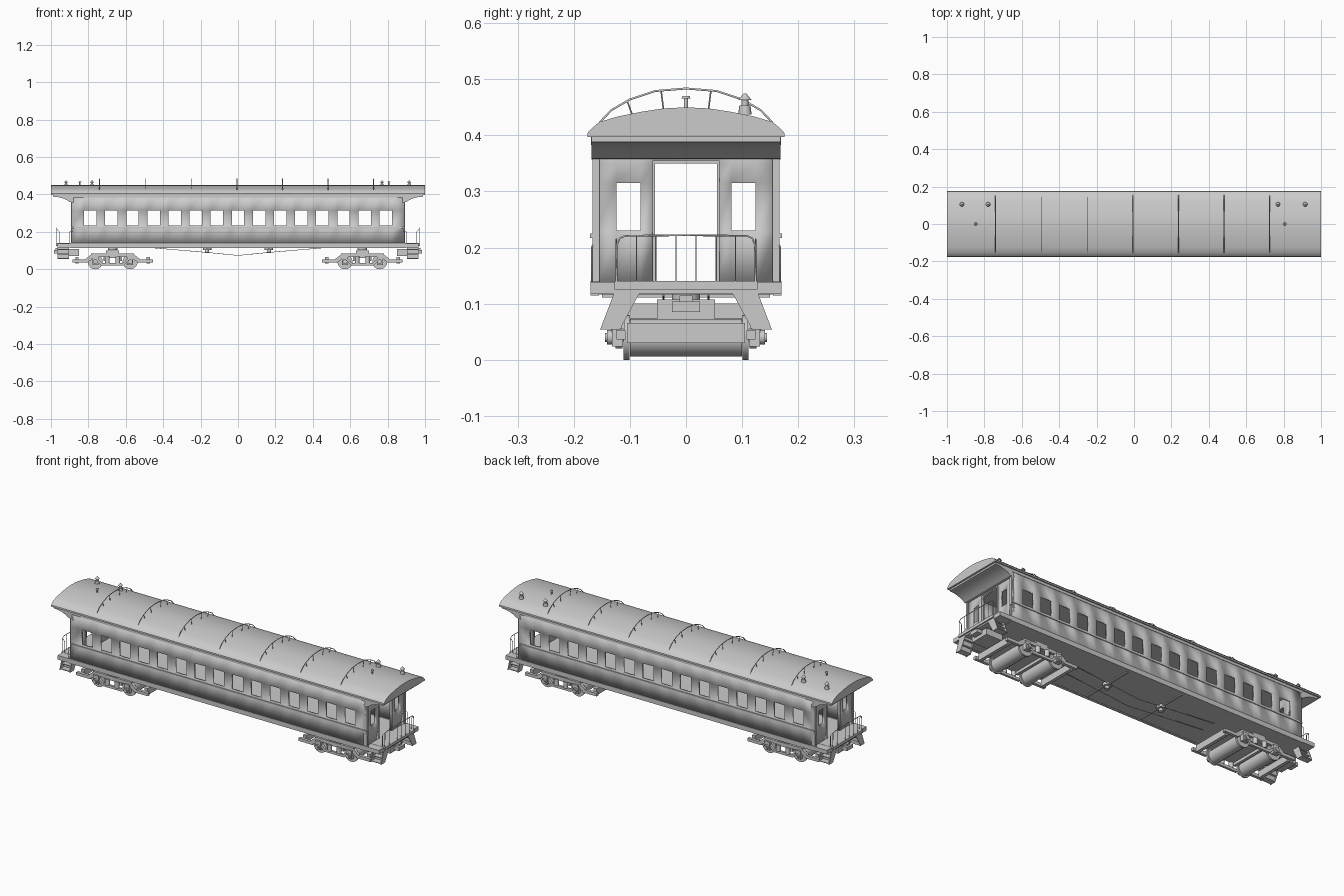
import bpy, bmesh
from math import radians, pi
from mathutils import Matrix, Vector

if "Cube" in bpy.data.objects:
    bpy.data.objects.remove(bpy.data.objects["Cube"])


def finish(bm, name):
    bmesh.ops.recalc_face_normals(bm, faces=bm.faces)
    me = bpy.data.meshes.new(name)
    bm.to_mesh(me)
    bm.free()
    ob = bpy.data.objects.new(name, me)
    bpy.context.collection.objects.link(ob)
    return ob


def box(name, x, y, z):
    bm = bmesh.new()
    bmesh.ops.create_cube(bm, size=1)
    for v in bm.verts:
        v.co = [(r[0] + r[1]) / 2 + c * (r[1] - r[0]) for c, r in zip(v.co, (x, y, z))]
    return finish(bm, name)


def span(s, a, b):
    return tuple(sorted((s * a, s * b)))


def prism(name, pts, axis, a, b):
    """Extrude a profile: (y, z) points along x, or (x, z) points along y."""
    bm = bmesh.new()
    place = (lambda p: (a, p[0], p[1])) if axis == 'x' else (lambda p: (p[0], a, p[1]))
    f = bm.faces.new([bm.verts.new(place(p)) for p in pts])
    r = bmesh.ops.extrude_face_region(bm, geom=[f])
    move = Vector((b - a, 0, 0)) if axis == 'x' else Vector((0, b - a, 0))
    bmesh.ops.translate(bm, verts=[g for g in r['geom'] if isinstance(g, bmesh.types.BMVert)], vec=move)
    return finish(bm, name)


def cyl(name, loc, r1, r2, depth, axis='z', n=16):
    bm = bmesh.new()
    rot = Matrix.Rotation(pi / 2, 4, 'X') if axis == 'y' else Matrix()
    bmesh.ops.create_cone(bm, cap_ends=True, segments=n, radius1=r1, radius2=r2,
                          depth=depth, matrix=Matrix.Translation(loc) @ rot)
    return finish(bm, name)


def rod(name, pts, r):
    cu = bpy.data.curves.new(name, 'CURVE')
    cu.dimensions = '3D'
    cu.bevel_depth, cu.bevel_resolution, cu.use_fill_caps = r, 1, True
    sp = cu.splines.new('POLY')
    sp.points.add(len(pts) - 1)
    for p, c in zip(sp.points, pts):
        p.co = (*c, 1)
    ob = bpy.data.objects.new(name, cu)
    bpy.context.collection.objects.link(ob)


def panel(name, us, zs, hole, place, thick):
    """Wall made of a grid of faces with openings, thickened inward."""
    bm = bmesh.new()
    vs = [[bm.verts.new(place(u, z)) for z in zs] for u in us]
    for i in range(len(us) - 1):
        for j in range(len(zs) - 1):
            if not hole(i, j):
                bm.faces.new((vs[i][j], vs[i + 1][j], vs[i + 1][j + 1], vs[i][j + 1]))
    bmesh.ops.delete(bm, geom=[v for v in bm.verts if not v.link_faces], context='VERTS')
    ob = finish(bm, name)
    m = ob.modifiers.new('thickness', 'SOLIDIFY')
    m.thickness, m.offset = thick, 0


# Roof: arched profile running the full length
half = [(.176, .397), (.175, .405), (.166, .414), (.154, .424), (.12, .434), (.08, .442), (.04, .448)]
prism('roof', half + [(0, .45)] + [(-y, z) for y, z in reversed(half)], 'x', -1, 1)

# Floor and long walls with fifteen window openings
box('floor', (-.89, .89), (-.165, .165), (.116, .138))
xs = [-.89]
for k in range(15):
    c = (k - 7) * .1128
    xs += [c - .033, c + .033]
xs.append(.89)
for s in (-1, 1):
    panel('side_wall', xs, [.135, .233, .315, .40], lambda i, j: i % 2 == 1 and j == 1,
          lambda u, z: (u, s * .162, z), .01)
    box('side_sill', (-.895, .895), span(s, .155, .17), (.115, .14))
    box('belt_rail', (-.89, .89), span(s, .165, .171), (.217, .225))
    box('cornice', (-.89, .89), span(s, .16, .169), (.383, .40))

# Car ends
hood = [(.88, .40), (.99, .40), (.99, .388), (.965, .386), (.94, .38), (.915, .37), (.9, .359), (.88, .357)]
for e in (-1, 1):
    panel('end_wall', [-.16, -.124, -.081, -.055, .055, .081, .124, .16], [.135, .23, .315, .35, .40],
          lambda i, j: (i in (1, 5) and j == 1) or (i == 3 and j < 3),
          lambda u, z: (e * .88, u, z), .012)
    prism('end_hood', [(e * x, z) for x, z in hood], 'y', -.168, .168)
    for s in (-1, 1):
        box('corner_post', span(e, .872, .892), span(s, .154, .167), (.138, .37))
        box('door_jamb', span(e, .872, .889), span(s, .055, .06), (.138, .355))
        rod('grab_handle', [(e * .885, s * .166, .13), (e * .9, s * .168, .14),
                            (e * .9, s * .168, .2), (e * .885, s * .166, .205)], .0016)
    box('door_header', span(e, .872, .889), (-.06, .06), (.35, .355))

    # Open platform with end beam, buffer and coupler
    box('platform', span(e, .885, .962), (-.127, .127), (.125, .14))
    prism('platform_edge', [(-.127, .125), (.127, .125), (.127, .14), (-.127, .14)], 'x', e * .96, e * .972)
    box('platform_side_step', span(e, .885, .965), (-.17, .17), (.117, .139))
    box('draft_beam', span(e, .85, .95), (-.052, .052), (.072, .107))
    box('coupler_shank', span(e, .94, .975), (-.012, .012), (.09, .115))
    box('coupler_head', span(e, .955, .985), (-.025, .025), (.085, .104))

    # Steps: slanted side plates with treads and risers
    for s in (-1, 1):
        plate = [(s * .127, .122), (s * .081, .122), (s * .118, .054), (s * .153, .054)]
        for x in (.903, .962):
            prism('step_side', plate, 'x', e * x, e * (x + .004))
        for k in range(3):
            z, y = .056 + .024 * k, .116 - .012 * k
            box('step_tread', span(e, .904, .964), span(s, y, y + .033), (z, z + .004))
            box('step_riser', span(e, .904, .964), span(s, y - .001, y + .002), (z, z + .024))

    # Platform railing in two gated halves
    for s in (-1, 1):
        x = e * .969
        rod('railing', [(x, s * .124, .14), (x, s * .123, .205), (x, s * .118, .217), (x, s * .108, .221),
                        (x, 0, .222)], .0018)
        for y in (.088, .054, .018):
            rod('railing_bar', [(x, s * y, .14), (x, s * y, .221)], .0012)
        rod('side_railing', [(x, s * .124, .215), (e * .955, s * .124, .2), (e * .955, s * .124, .14)], .0014)

# Roof hoops on small posts
arch = [(.154, .423), (.133, .445), (.1, .464), (.055, .479)]
for x in (-.74, -.493, -.25, -.005, .238, .481, .724):
    rod('roof_hoop', [(x, y, z) for y, z in arch] + [(x, 0, .4835)]
        + [(x, -y, z) for y, z in reversed(arch)], .002)
    for y, z0, z1 in ((.1, .437, .464), (.042, .447, .48)):
        for s in (-1, 1):
            rod('hoop_post', [(x, s * y * .96, z0), (x, s * y * 1.05, z1 - .002)], .0016)

# Chimney vents and small roof pipes
for x in (-.92, -.78, .77, .915):
    cyl('vent_base', (x, .105, .445), .012, .01, .016)
    cyl('vent_pipe', (x, .105, .456), .006, .006, .02)
    cyl('vent_cap', (x, .105, .469), .012, .002, .012)
for x in (-.845, .807):
    cyl('roof_pipe', (x, 0, .457), .004, .004, .02)
    cyl('roof_pipe_cap', (x, 0, .468), .008, .006, .005)

# Underframe truss rods, queen posts and cross beams
for s in (-1, 1):
    y = s * .04
    rod('truss_rod', [(-.46, y, .115), (-.165, y, .09), (0, y, .074), (.165, y, .09), (.46, y, .115)], .0016)
    cyl('queen_post_disc', (s * .165, 0, .109), .022, .022, .014)
    cyl('queen_post', (s * .165, 0, .097), .012, .009, .02)
    box('cross_beam', (s * .165 - .006, s * .165 + .006), (-.15, .15), (.111, .118))

# Trucks
equalizer = [(-.105, .06), (-.085, .06), (-.055, .034), (.055, .034), (.085, .06), (.105, .06),
             (.105, .047), (.085, .045), (.06, .02), (-.06, .02), (-.085, .045), (-.105, .047)]
for c in (-.67, .665):
    cyl('centre_pivot', (c, 0, .11), .025, .025, .014)
    box('bolster', (c - .035, c + .035), (-.12, .12), (.06, .1))
    for d in (-1, 1):
        w = c + d * .093
        cyl('axle_drum', (w, 0, .04), .034, .034, .2, 'y', 20)
        box('end_beam', span(1, c + d * .182, c + d * .2), (-.105, .105), (.03, .066))
        box('transom', span(1, c + d * .035, c + d * .05), (-.115, .115), (.045, .07))
        for s in (-1, 1):
            cyl('wheel', (w, s * .106, .04), .04, .04, .01, 'y', 24)
            cyl('journal', (w, s * .131, .04), .013, .013, .02, 'y')
            cyl('journal_cap', (w, s * .141, .04), .008, .008, .006, 'y')
            box('journal_box', (w - .016, w + .016), span(s, .112, .132), (.024, .07))
            cyl('spring', (c + d * .028, s * .122, .05), .012, .012, .034)
            box('frame_end', span(1, c + d * .13, c + d * .215), span(s, .108, .124), (.036, .052))
            prism('frame_arm', [(c + d * .11, .082), (c + d * .145, .055), (c + d * .145, .036),
                                (c + d * .12, .045), (c + d * .1, .066)], 'y', s * .11, s * .124)
    for s in (-1, 1):
        box('truck_side_beam', (c - .115, c + .115), span(s, .11, .124), (.066, .084))
        prism('equalizer_bar', [(c + x, z) for x, z in equalizer], 'y', s * .113, s * .126)

# Smooth only the gently curved surfaces
meshes = [o for o in bpy.context.scene.objects if o.type == 'MESH']
for o in meshes:
    o.select_set(True)
bpy.context.view_layer.objects.active = meshes[0]
bpy.ops.object.shade_smooth_by_angle(angle=radians(30))
